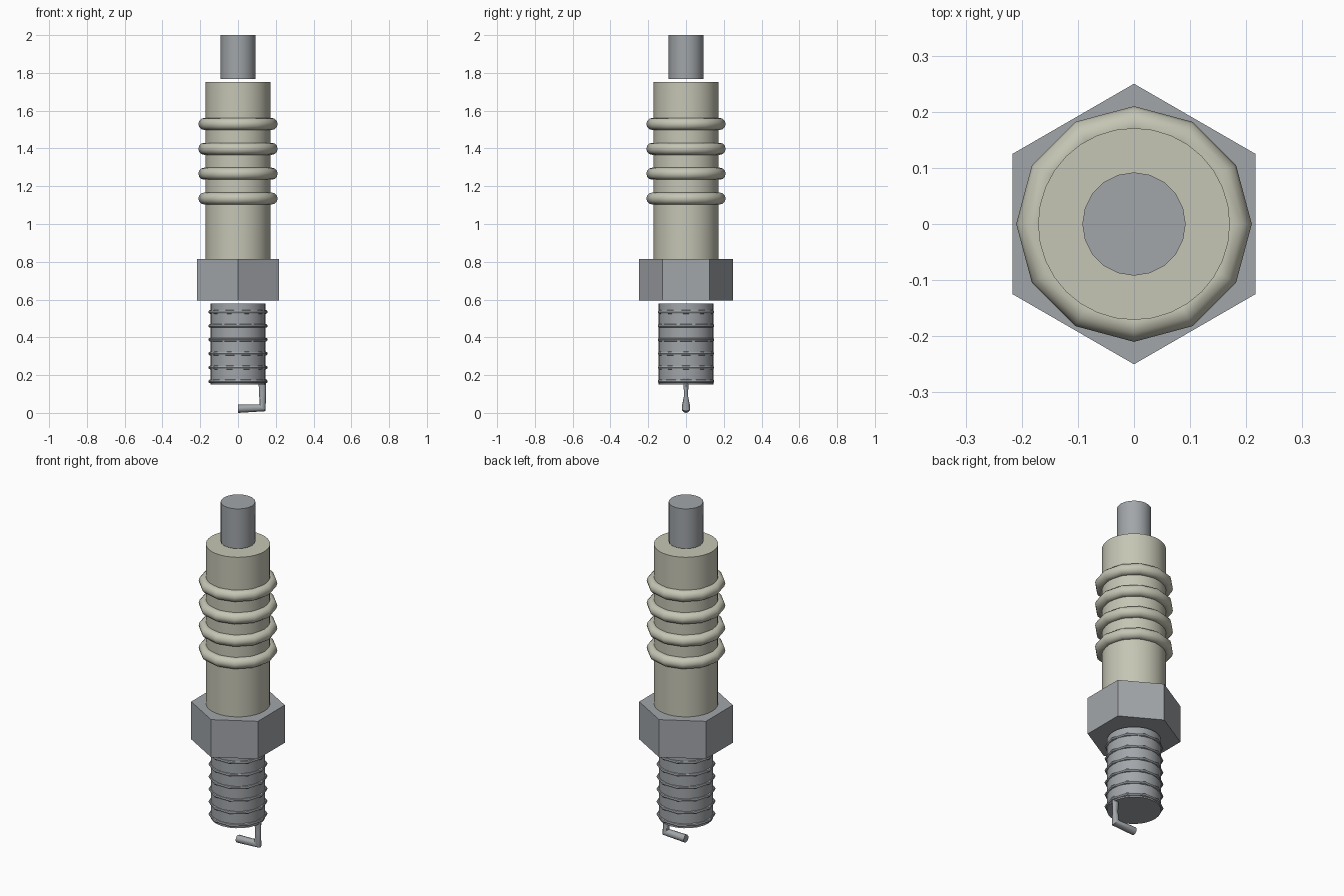
import bpy, bmesh, math

if "Cube" in bpy.data.objects:
    bpy.data.objects.remove(bpy.data.objects["Cube"])


def material(name, rgb):
    m = bpy.data.materials.new(name)
    m.diffuse_color = (*rgb, 1)
    m.use_nodes = True
    m.node_tree.nodes["Principled BSDF"].inputs["Base Color"].default_value = m.diffuse_color
    return m


metal = material("grey metal", (0.36, 0.38, 0.40))
ceramic = material("cream ceramic", (0.56, 0.56, 0.46))


def finish(ob, name, mat, smooth=True):
    ob.name = name
    ob.data.materials.append(mat)
    if smooth:
        bpy.ops.object.shade_smooth_by_angle(angle=math.radians(40))


def cylinder(name, mat, sides, radius, z0, z1, smooth=True):
    bpy.ops.mesh.primitive_cylinder_add(vertices=sides, radius=radius, depth=z1 - z0,
                                        location=(0, 0, (z0 + z1) / 2))
    finish(bpy.context.object, name, mat, smooth)


def ring(name, mat, sides, outer, minor, z, minor_sides):
    bpy.ops.mesh.primitive_torus_add(major_segments=sides, minor_segments=minor_sides,
                                     major_radius=outer - minor, minor_radius=minor,
                                     location=(0, 0, z))
    finish(bpy.context.object, name, mat)


# Main stacked body
cylinder("terminal", metal, 20, 0.092, 1.767, 2.0)
cylinder("insulator", ceramic, 32, 0.171, 0.70, 1.753)
cylinder("hex_nut", metal, 6, 0.25, 0.595, 0.816, smooth=False)
cylinder("threaded_shell", metal, 24, 0.145, 0.15, 0.58)

# Insulator ribs
for i in range(4):
    ring(f"insulator_rib_{i + 1}", ceramic, 12, 0.21, 0.032, 1.135 + i * 0.1315, 12)

# Thread ridges
for i in range(6):
    ring(f"thread_ridge_{i + 1}", metal, 10, 0.157, 0.010, 0.167 + i * 0.0735, 8)

# Bent ground electrode: elliptical sections (centre x, z; in-plane axis x, z; half width y)
sections = [(0.0, 0.025, 0.0, 0.022, 0.022),
            (0.130, 0.030, -0.016, 0.018, 0.023),
            (0.130, 0.100, -0.018, 0.0, 0.010),
            (0.129, 0.182, -0.021, 0.0, 0.018)]
N = 10
bm = bmesh.new()
loops = []
for cx, cz, ax, az, w in sections:
    loops.append([bm.verts.new((cx + ax * math.cos(t), w * math.sin(t), cz + az * math.cos(t)))
                  for t in (2 * math.pi * k / N for k in range(N))])
for a, b in zip(loops, loops[1:]):
    for k in range(N):
        j = (k + 1) % N
        bm.faces.new((a[k], a[j], b[j], b[k]))
bm.faces.new(loops[0])
bm.faces.new(loops[-1])
zmin = min(v.co.z for v in bm.verts)
for v in bm.verts:
    v.co.z -= zmin
bmesh.ops.recalc_face_normals(bm, faces=bm.faces)
mesh = bpy.data.meshes.new("ground_electrode")
bm.to_mesh(mesh)
bm.free()
ob = bpy.data.objects.new("ground_electrode", mesh)
bpy.context.collection.objects.link(ob)
bpy.ops.object.select_all(action='DESELECT')
ob.select_set(True)
bpy.context.view_layer.objects.active = ob
finish(ob, "ground_electrode", metal)
